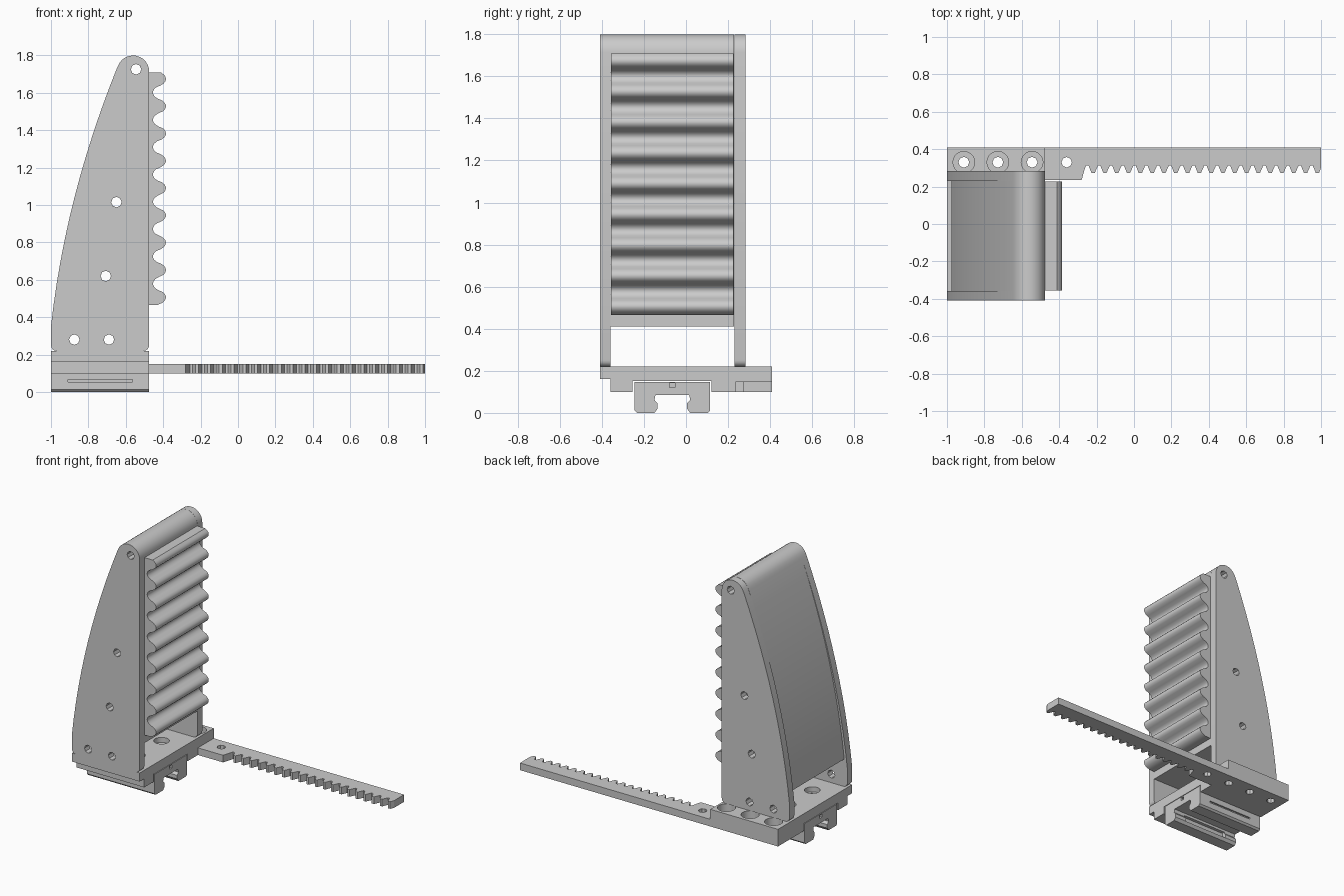
import bpy, bmesh
from math import cos, sin, pi, copysign
from mathutils import Vector, Matrix

if "Cube" in bpy.data.objects:
    bpy.data.objects.remove(bpy.data.objects["Cube"])

PLACE = {'X': lambda p, d: (d, p[0], p[1]),
         'Y': lambda p, d: (p[0], d, p[1]),
         'Z': lambda p, d: (p[0], p[1], d)}


def make(name, bm):
    bmesh.ops.recalc_face_normals(bm, faces=bm.faces)
    me = bpy.data.meshes.new(name)
    bm.to_mesh(me)
    bm.free()
    ob = bpy.data.objects.new(name, me)
    bpy.context.collection.objects.link(ob)
    return ob


def add_prism(bm, pts, axis, a, b):
    face = bm.faces.new([bm.verts.new(PLACE[axis](p, a)) for p in pts])
    new = bmesh.ops.extrude_face_region(bm, geom=[face])['geom']
    move = Vector(PLACE[axis]((0, 0), b - a))
    bmesh.ops.translate(bm, vec=move, verts=[v for v in new if isinstance(v, bmesh.types.BMVert)])


def prism(name, pts, axis, a, b):
    bm = bmesh.new()
    add_prism(bm, pts, axis, a, b)
    return make(name, bm)


def circle(c, r, n):
    return [(c[0] + r * cos(2 * pi * i / n), c[1] + r * sin(2 * pi * i / n)) for i in range(n)]


def rect(x0, y0, x1, y1):
    return [(x0, y0), (x1, y0), (x1, y1), (x0, y1)]


def cut(ob, solids):
    bm = bmesh.new()
    for s in solids:
        add_prism(bm, *s)
    tool = make('cutter', bm)
    tool.hide_render = True
    mod = ob.modifiers.new('cut', 'BOOLEAN')
    mod.operation, mod.solver, mod.object = 'DIFFERENCE', 'EXACT', tool
    bpy.context.view_layer.objects.active = ob
    bpy.ops.object.modifier_apply(modifier='cut')
    bpy.data.objects.remove(tool)


def smooth(ob):
    bpy.ops.object.select_all(action='DESELECT')
    ob.select_set(True)
    bpy.context.view_layer.objects.active = ob
    bpy.ops.object.shade_smooth_by_angle(angle=0.5)


def back_curve(t, inset=0.0):
    # bowed rear edge of the jaw, bottom to top
    p0, p1, p2 = (-1, .35), (-.925, 1.04), (-.648, 1.73)
    x, z = [(1 - t) ** 2 * p0[i] + 2 * t * (1 - t) * p1[i] + t * t * p2[i] for i in (0, 1)]
    return (x + inset * (1 - t), z)


# rounded nose at the top of the jaw, left to right
nose = [(-.561 + .086 * cos(a), 1.713 + .086 * sin(a))
        for a in [pi * (.88 - .88 * i / 12) for i in range(13)]]

# side plates
low_l = [(-.97 - .03 * sin(a), .25 - .03 * cos(a)) for a in [pi / 8 * i for i in range(5)]]
low_r = [(-.505 + .03 * cos(a), .25 - .03 * sin(a)) for a in [pi / 8 * i for i in range(5)]]
plate = low_l + [back_curve(i / 12) for i in range(13)] + nose + low_r
bolts = [('Y', None)]
holes = [(-.545, 1.725), (-.65, 1.015), (-.707, .62), (-.875, .28), (-.69, .28)]
bolts = [(circle(c, .028, 8), 'Y', -.6, .5) for c in holes]
for name, y0, y1 in (('front_plate', -.41, -.358), ('rear_plate', .23, .283)):
    ob = prism(name, plate, 'Y', y0, y1)
    cut(ob, bolts)
    smooth(ob)

# jaw body between the plates
body_pts = [(-.475, .41)] + [back_curve(.045 + .955 * i / 12, .018) for i in range(13)] + nose
body = prism('jaw_body', body_pts, 'Y', -.358, .229)
cut(body, bolts)
smooth(body)

# ridged gripping pad: nine rounded ridges
pad = [(-.48, 1.708)]
steps = 9 * 12
for i in range(steps + 1):
    z = 1.708 - (1.708 - .465) * i / steps
    c = cos(2 * pi * (1.674 - z) / .146)
    pad.append((-.42 + .035 * copysign(abs(c) ** .65, c), z))
pad.append((-.48, .465))
smooth(prism('grip_pad', pad, 'Y', -.356, .226))

# mounting base with a channel for the carriage
base = prism('base', [(-.41, .22), (-.41, .16), (-.36, .16), (-.36, .10), (-.255, .10), (-.255, .152),
                      (.122, .152), (.122, .10), (.41, .10), (.41, .22)], 'X', -1, -.475)
rack_screws = [(x, .33) for x in (-.91, -.728, -.545)]
car_screws = [(-.74 + sx * .1, -.065 + sy * .133) for sx in (-1, 1) for sy in (-1, 1)]
cut(base, [(circle(c, .058, 20), 'Z', .165, .3) for c in rack_screws] +
    [(circle(c, .05, 20), 'Z', .185, .3) for c in car_screws])
cut(base, [(circle(c, .029, 8), 'Z', 0, .3) for c in rack_screws + car_screws])
smooth(base)

# sliding carriage straddling the rail slot
half = [(.18, .148), (.18, .012), (.168, 0), (.085, 0), (.07, .02), (.07, .045), (.085, .062), (.08, .085)]
profile = [(y - .065, z) for y, z in half] + [(-y - .065, z) for y, z in reversed(half)]
carriage = prism('carriage', profile, 'X', -1, -.475)
cut(carriage, [(rect(-.91, .054, -.565, .066), 'Y', -.30, -.235),
               (rect(-.91, .054, -.565, .066), 'Y', .105, .2),
               (rect(-.17, .02, .04, .07), 'X', -.91, -.565),
               (rect(-.078, .12, -.052, .142), 'X', -1.1, -.985),
               (rect(-.078, .12, -.052, .142), 'X', -.49, -.4)])

# toothed rack bar
teeth = [(-.475, .41), (-.475, .235), (-.28, .235), (-.262, .30)]
n, x0 = 20, -.262
p = (1.0 - x0) / n
for i in range(n):
    x = x0 + i * p
    teeth += [(x + .10 * p, .312), (x + .30 * p, .312), (x + .56 * p, .272), (x + .82 * p, .272)]
teeth += [(1.0, .30), (1.0, .41)]
rack = prism('rack', teeth, 'Z', .10, .15)
cut(rack, [(circle((-.36, .33), .028, 8), 'Z', 0, .3)])
